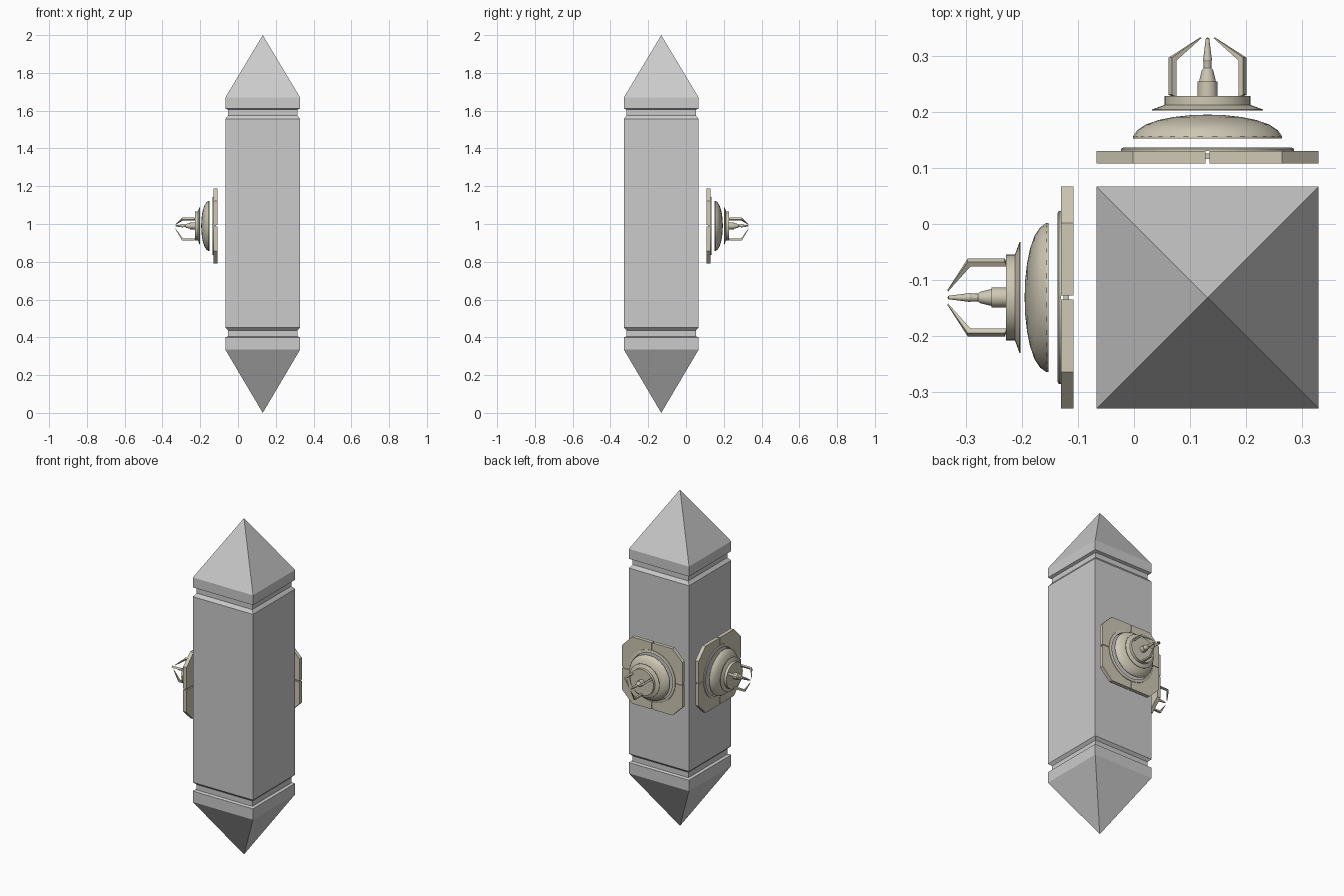
import bpy, bmesh
from math import sin, cos, pi, radians, sqrt
from mathutils import Matrix, Vector

if "Cube" in bpy.data.objects:
    bpy.data.objects.remove(bpy.data.objects["Cube"])

C = 0.131      # pillar axis at (C, -C)
ZC = 0.99      # height of the ornaments

brass = bpy.data.materials.new("warm_grey_metal")
brass.diffuse_color = (0.62, 0.58, 0.46, 1)
brass.use_nodes = True
brass.node_tree.nodes["Principled BSDF"].inputs["Base Color"].default_value = brass.diffuse_color


def finish(bm, name, mat=None, xf=None, smooth=False):
    bmesh.ops.recalc_face_normals(bm, faces=bm.faces)
    me = bpy.data.meshes.new(name)
    bm.to_mesh(me)
    bm.free()
    ob = bpy.data.objects.new(name, me)
    bpy.context.collection.objects.link(ob)
    if xf:
        ob.matrix_world = xf
    if mat:
        me.materials.append(mat)
    if smooth:
        bpy.ops.object.select_all(action='DESELECT')
        ob.select_set(True)
        bpy.context.view_layer.objects.active = ob
        bpy.ops.object.shade_smooth_by_angle(angle=radians(30))
    return ob


def lathe(bm, profile, n, phase=0.0, closed=False):
    """Spin (radius, height) points; radius 0 is a tip, closed makes a ring."""
    rings = []
    for r, h in profile:
        if r == 0:
            rings.append([bm.verts.new((0, 0, h))])
        else:
            rings.append([bm.verts.new((r * cos(phase + 2 * pi * i / n),
                                        r * sin(phase + 2 * pi * i / n), h)) for i in range(n)])
    pairs = list(zip(rings, rings[1:]))
    if closed:
        pairs.append((rings[-1], rings[0]))
    for a, b in pairs:
        for i in range(n):
            j = (i + 1) % n
            quad = [a[i % len(a)], a[j % len(a)], b[j % len(b)], b[i % len(b)]]
            bm.faces.new(list(dict.fromkeys(quad)))
    if not closed:
        for ring in (rings[0], rings[-1]):
            if len(ring) > 2:
                bm.faces.new(ring)


def prism(bm, pts, z0, z1):
    lo = [bm.verts.new((x, y, z0)) for x, y in pts]
    hi = [bm.verts.new((x, y, z1)) for x, y in pts]
    bm.faces.new(lo)
    bm.faces.new(hi)
    for i in range(len(pts)):
        j = (i + 1) % len(pts)
        bm.faces.new((lo[i], lo[j], hi[j], hi[i]))


# Square pillar with pointed ends and a groove near each end
H, G = 0.198, 0.183
prof = [(0, 0), (H, 0.335), (H, 0.400), (G, 0.405), (G, 0.437), (H, 0.452),
        (H, 1.556), (G, 1.575), (G, 1.605), (H, 1.611), (H, 1.670), (0, 2.0)]
bm = bmesh.new()
lathe(bm, [(r * sqrt(2), z) for r, z in prof], 4, pi / 4)
finish(bm, "pillar", xf=Matrix.Translation((C, -C, 0)))


def ornament(side, xf):
    # Chamfered plate in four quarters around a round hole
    bm = bmesh.new()
    R, g, e, c = 0.138, 0.004, 0.198, 0.133
    a0 = 0.029
    arc = [(R * cos(t), R * sin(t)) for t in
           [pi / 2 - a0 - (pi / 2 - 2 * a0) * k / 8 for k in range(9)]]
    quarter = [(e, g), (e, c), (c, e), (g, e)] + arc
    for q in range(4):
        rot = Matrix.Rotation(q * pi / 2, 2)
        prism(bm, [rot @ Vector(p) for p in quarter], 0.108, 0.130)
    finish(bm, side + "_plate_quarters", brass, xf)

    # Small keys bridging the quarter joints
    bm = bmesh.new()
    for q in range(4):
        rot = Matrix.Rotation(q * pi / 2, 2)
        key = [(0.145, -0.006), (0.195, -0.006), (0.195, 0.006), (0.145, 0.006)]
        prism(bm, [rot @ Vector(p) for p in key], 0.116, 0.126)
    finish(bm, side + "_plate_keys", brass, xf)

    # Thin ring around the hole
    bm = bmesh.new()
    lathe(bm, [(0.138, 0.130), (0.154, 0.130), (0.154, 0.134), (0.150, 0.136), (0.138, 0.136)],
          32, closed=True)
    finish(bm, side + "_ring", brass, xf, True)

    # Shallow dome
    bm = bmesh.new()
    dome = [(0.133, 0.152), (0.133, 0.156)]
    dome += [(0.130 * cos(t), 0.157 + 0.038 * sin(t)) for t in
             [radians(d) for d in (15, 32, 48, 62, 76)]]
    lathe(bm, dome + [(0, 0.195)], 32)
    finish(bm, side + "_dome", brass, xf, True)

    # Flared collar
    bm = bmesh.new()
    lathe(bm, [(0.099, 0.202), (0.099, 0.204), (0.077, 0.212), (0.077, 0.228)], 32)
    finish(bm, side + "_collar", brass, xf, True)

    # Central stepped spike
    bm = bmesh.new()
    lathe(bm, [(0.018, 0.228), (0.018, 0.254), (0.015, 0.254), (0.010, 0.275), (0.007, 0.278),
               (0.007, 0.290), (0.008, 0.292), (0.003, 0.331), (0, 0.332)], 12)
    finish(bm, side + "_spike", brass, xf, True)

    # Three bent claws tapering to a point
    for k in range(3):
        bm = bmesh.new()
        path = [(0.073, 0.228, 0.006), (0.073, 0.294, 0.006), (0.014, 0.332, 0.0012)]
        prev = None
        for r, h, w in path:
            ring = [bm.verts.new(p) for p in
                    [(r - w, -w, h - w * 0.4), (r + w * 0.6, -w, h + w * 0.4),
                     (r + w * 0.6, w, h + w * 0.4), (r - w, w, h - w * 0.4)]]
            if prev:
                for i in range(4):
                    j = (i + 1) % 4
                    bm.faces.new((prev[i], prev[j], ring[j], ring[i]))
            else:
                bm.faces.new(ring)
            prev = ring
        bm.faces.new(prev)
        bm.transform(Matrix.Rotation(radians(30 + 120 * k), 4, 'Z'))
        finish(bm, "%s_claw_%d" % (side, k + 1), brass, xf)


def frame(out, origin):
    """Matrix whose z axis points outward and y axis points up."""
    z, y = Vector(out), Vector((0, 0, 1))
    rot = Matrix((y.cross(z), y, z)).transposed().to_4x4()
    return Matrix.Translation(origin) @ rot


# Floating ornaments on the back and left sides
ornament("back", frame((0, 1, 0), (C, 0, ZC)))
ornament("left", frame((-1, 0, 0), (0, -C, ZC)))
